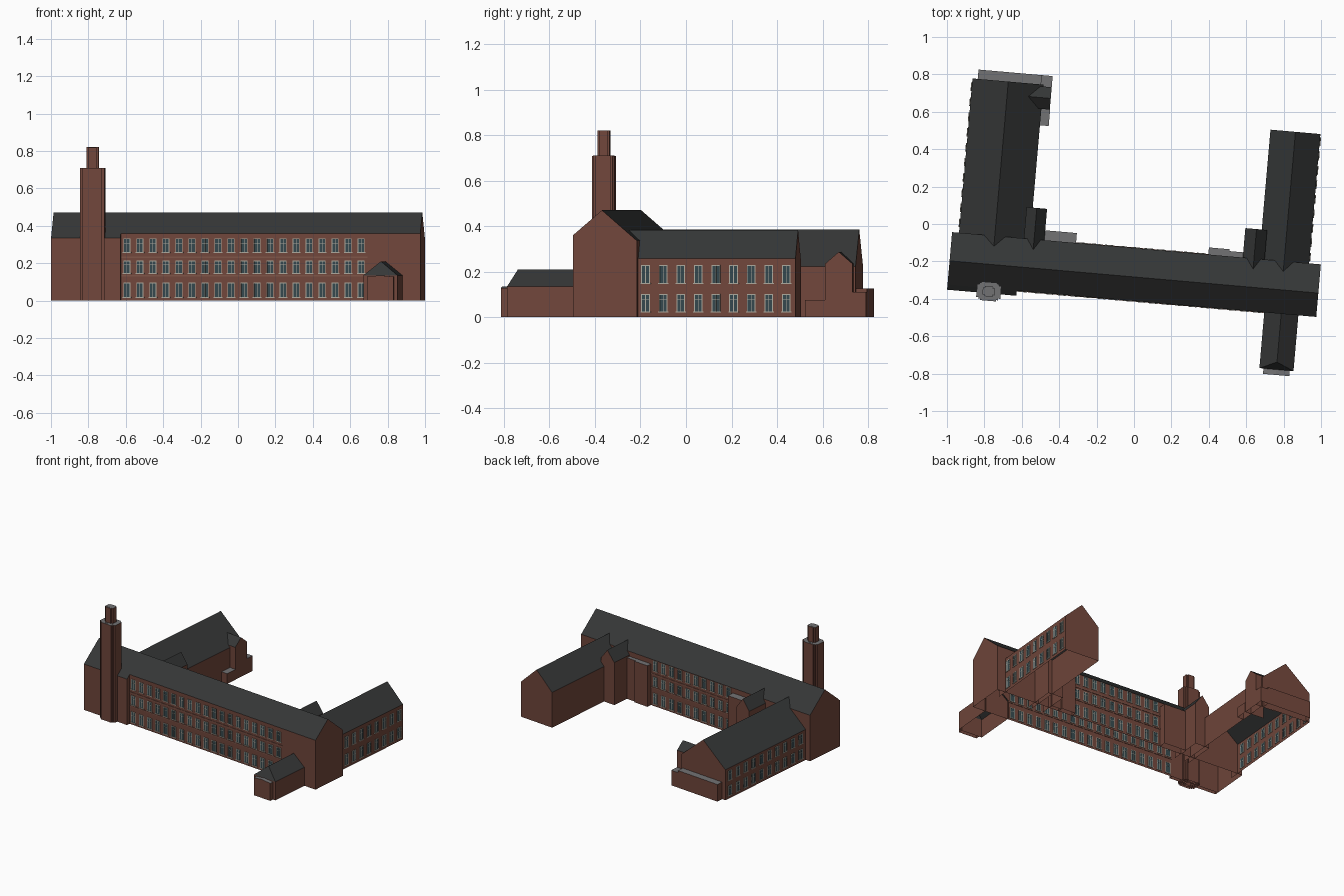
import bpy, bmesh, math

if "Cube" in bpy.data.objects:
    bpy.data.objects.remove(bpy.data.objects["Cube"])

TURN = math.radians(-5)  # whole building sits slightly turned on its plot


def material(name, rgb):
    m = bpy.data.materials.new(name)
    m.diffuse_color = (*rgb, 1)
    m.use_nodes = True
    m.node_tree.nodes["Principled BSDF"].inputs["Base Color"].default_value = m.diffuse_color
    return m


BRICK = material("brick", (0.165, 0.062, 0.044))
BAND = material("brick_band", (0.21, 0.09, 0.065))
SLATE = material("slate", (0.036, 0.038, 0.038))
LEAD = material("flat_roof_grey", (0.17, 0.17, 0.175))
GLASS = material("glass", (0.035, 0.065, 0.075))
FRAME = material("window_frame", (0.42, 0.40, 0.34))


def finish(name, bm, mats):
    me = bpy.data.meshes.new(name)
    bm.to_mesh(me)
    bm.free()
    for m in mats:
        me.materials.append(m)
    ob = bpy.data.objects.new(name, me)
    ob.rotation_euler.z = TURN
    bpy.context.collection.objects.link(ob)
    return ob


def prism(name, profile, along, start, end, hip_start=0, cap_start=True, cap_end=True):
    """Open-bottomed block: profile (across, z) runs from ground over the roof to ground."""
    bm = bmesh.new()
    top = max(z for _, z in profile)
    rings = []
    for t, hip in ((start, hip_start), (end, 0)):
        ring = []
        for a, z in profile:
            d = t + (hip if z == top else 0)
            ring.append(bm.verts.new((d, a, z) if along == "x" else (a, d, z)))
        rings.append(ring)
    r0, r1 = rings
    for i in range(len(profile) - 1):
        bm.faces.new((r0[i], r0[i + 1], r1[i + 1], r1[i]))
    for ring, cap in ((r0, cap_start), (r1, cap_end)):
        if not cap:
            continue
        if hip_start and ring is r0:  # hipped end: wall below, roof triangle above
            bm.faces.new((ring[0], ring[1], ring[3], ring[4]))
            bm.faces.new((ring[1], ring[2], ring[3]))
        else:
            bm.faces.new(ring)
    bmesh.ops.recalc_face_normals(bm, faces=bm.faces)
    bm.normal_update()
    for f in bm.faces:
        n = abs(f.normal.z)
        f.material_index = 2 if n > 0.97 else 1 if n > 0.2 else 0
    return finish(name, bm, (BRICK, SLATE, LEAD))


def gabled(name, along, a0, ridge, a1, start, end, eave, top, **kw):
    return prism(name, [(a0, 0), (a0, eave), (ridge, top), (a1, eave), (a1, 0)],
                 along, start, end, **kw)


def block(name, x0, x1, y0, y1, h):
    return prism(name, [(x0, 0), (x0, h), (x1, h), (x1, 0)], "y", y0, y1)


def boxes(name, items, mat):
    bm = bmesh.new()
    for lo, hi in items:
        vs = bmesh.ops.create_cube(bm, size=1)["verts"]
        for v in vs:
            v.co = [(l + h) / 2 + c * (h - l) for l, h, c in zip(lo, hi, v.co)]
    return finish(name, bm, [mat])


def spread(first, last, n):
    return [first + (last - first) * i / (n - 1) for i in range(n)]


def windows(name, along, wall, centres, rows, w):
    frames, panes = [], []

    def bar(a0, a1, z0, z1, depth, out):
        if along == "x":
            out.append(((a0, wall - depth, z0), (a1, wall + depth, z1)))
        else:
            out.append(((wall - depth, a0, z0), (wall + depth, a1, z1)))

    t = 0.004
    for c in centres:
        for z0, z1 in rows:
            l, r, mid = c - w / 2, c + w / 2, z0 + (z1 - z0) * 0.65
            bar(l, r, z0, z1, 0.002, panes)
            bar(l, l + t, z0, z1, 0.004, frames)
            bar(r - t, r, z0, z1, 0.004, frames)
            bar(l, r, z1 - t, z1, 0.004, frames)
            bar(l - t, r + t, z0 - t, z0 + 0.001, 0.005, frames)
            bar(c - t / 3, c + t / 3, z0, z1, 0.003, frames)
            bar(l, r, mid, mid + t / 2, 0.003, frames)
    boxes(name + "_frames", frames, FRAME)
    boxes(name + "_panes", panes, GLASS)


# Main range
prism("main_range", [(-0.41, 0), (-0.41, 0.36), (-0.282, 0.47), (-0.128, 0.336), (-0.128, 0)],
      "x", -0.965, 1.014)
prism("front_left_bay", [(-0.437, 0), (-0.437, 0.335), (-0.409, 0.361), (-0.409, 0)],
      "x", -0.965, -0.593)

# Wings behind the main range
gabled("left_wing", "y", -0.928, -0.736, -0.547, -0.2, 0.70, 0.222, 0.385, cap_start=False)
gabled("right_wing", "y", 0.683, 0.817, 0.951, -0.2, 0.566, 0.257, 0.384, cap_start=False)

# Hipped front annex with shallow bay
gabled("front_annex", "y", 0.735, 0.826, 0.918, -0.709, -0.40, 0.135, 0.21,
       hip_start=0.04, cap_end=False)
prism("front_annex_bay", [(0.757, 0), (0.757, 0.128), (0.826, 0.135), (0.898, 0.128), (0.898, 0)],
      "y", -0.738, -0.705)

# Stair turrets and flat blocks in the courtyard corners
gabled("left_stair_turret", "y", -0.58, -0.525, -0.47, -0.2, 0.04, 0.31, 0.385, cap_start=False)
gabled("right_stair_turret", "y", 0.595, 0.655, 0.712, -0.2, 0.03, 0.31, 0.385, cap_start=False)
block("left_court_block", -0.475, -0.30, -0.13, -0.075, 0.30)
block("right_court_block", 0.41, 0.52, -0.13, -0.09, 0.30)
block("right_link_block", 0.52, 0.60, -0.13, -0.10, 0.30)

# Low additions around the end of the left wing
block("end_lean_to", -0.90, -0.56, 0.695, 0.75, 0.125)
block("corner_block", -0.56, -0.502, 0.69, 0.75, 0.11)
block("side_block", -0.55, -0.50, 0.482, 0.57, 0.075)
gabled("side_porch", "x", 0.57, 0.63, 0.69, -0.65, -0.502, 0.235, 0.287, cap_start=False)

# Chimney tower: cross-shaped shaft and slimmer top stage
TX, TY = -0.742, -0.427
for name, hx, hy, h in (("tower_wide_arm", 0.065, 0.034, 0.71), ("tower_deep_arm", 0.042, 0.05, 0.709),
                        ("tower_core", 0.053, 0.043, 0.7095),
                        ("tower_top_wide", 0.033, 0.018, 0.82), ("tower_top_deep", 0.022, 0.027, 0.8195)):
    block(name, TX - hx, TX + hx, TY - hy, TY + hy, h)

# Windows
ROWS3 = [(0.018, 0.096), (0.146, 0.214), (0.258, 0.332)]
ROWS2 = [(0.024, 0.102), (0.15, 0.23)]
windows("front_windows", "x", -0.41, spread(-0.56, 0.697, 19), ROWS3, 0.038)
windows("court_windows", "x", -0.128, spread(-0.262, 0.372, 10), ROWS3, 0.038)
windows("right_wing_windows", "y", 0.951, spread(-0.095, 0.526, 9), ROWS2, 0.038)
windows("left_wing_windows", "y", -0.928, spread(-0.075, 0.655, 10),
        [(0.024, 0.095), (0.135, 0.205)], 0.038)

# Lighter brick string courses between the window rows
boxes("string_courses",
      [((u0, v - 0.003, z), (u1, v + 0.003, z + 0.008))
       for u0, u1, v in ((-0.593, 0.73, -0.41), (-0.30, 0.41, -0.128)) for z in (0.13, 0.228)], BAND)
